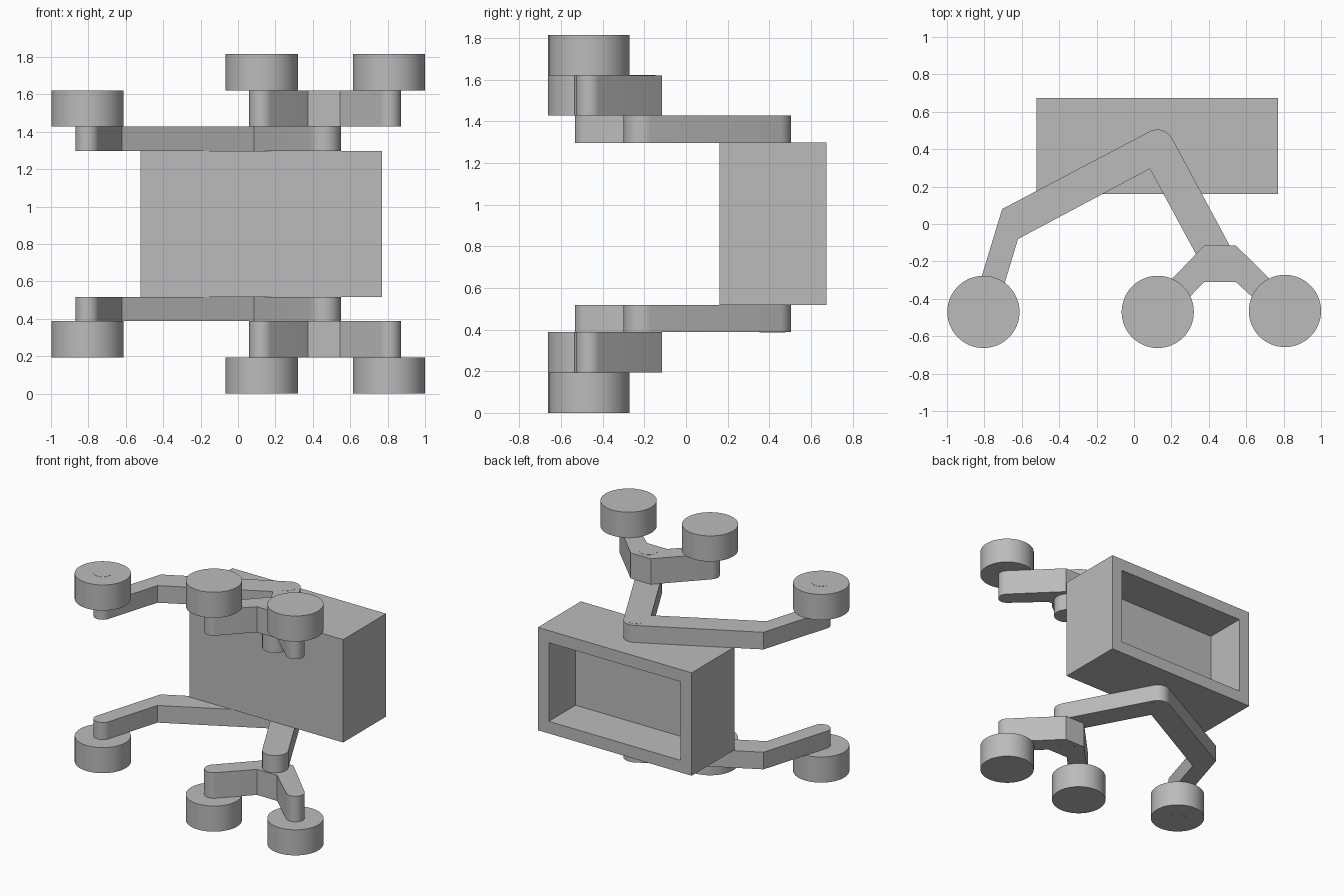
import bpy
import bmesh
from math import cos, sin, radians
from mathutils import Vector

cube = bpy.data.objects.get("Cube")
if cube:
    bpy.data.objects.remove(cube, do_unlink=True)

HEIGHT = 1.815
GREY = (0.5, 0.5, 0.5, 1.0)
grey = bpy.data.materials.new("plain grey")
grey.use_nodes = True
grey.diffuse_color = GREY
grey.node_tree.nodes["Principled BSDF"].inputs["Base Color"].default_value = GREY


def finish(name, bm, smooth=True):
    bmesh.ops.recalc_face_normals(bm, faces=bm.faces)
    mesh = bpy.data.meshes.new(name)
    bm.to_mesh(mesh)
    bm.free()
    mesh.materials.append(grey)
    obj = bpy.data.objects.new(name, mesh)
    bpy.context.collection.objects.link(obj)
    if smooth:
        bpy.ops.object.select_all(action="DESELECT")
        obj.select_set(True)
        bpy.context.view_layer.objects.active = obj
        bpy.ops.object.shade_smooth_by_angle(angle=radians(30))
    return obj


def arc(centre, radius, start, end, steps=16):
    angles = [radians(start + (end - start) * i / steps) for i in range(steps + 1)]
    return [(centre[0] + radius * cos(a), centre[1] + radius * sin(a)) for a in angles]


def plate(name, outline, low, high):
    """Extrude a flat outline between two heights."""
    bm = bmesh.new()
    face = bm.faces.new([bm.verts.new((x, y, low)) for x, y in outline])
    top = bmesh.ops.extrude_face_region(bm, geom=[face])["geom"]
    verts = [v for v in top if isinstance(v, bmesh.types.BMVert)]
    bmesh.ops.translate(bm, verts=verts, vec=(0, 0, high - low))
    return finish(name, bm)


def disc(name, centre, radius, low, high):
    return plate(name, arc(centre, radius, 0, 360, 64)[:-1], low, high)


# Chassis box with a deep recess in its back
bm = bmesh.new()
bmesh.ops.create_cube(bm, size=1)
bmesh.ops.scale(bm, verts=bm.verts, vec=(1.29, 0.515, 0.78))
bmesh.ops.translate(bm, verts=bm.verts, vec=(0.125, 0.4175, HEIGHT / 2))
bm.normal_update()
back = max(bm.faces, key=lambda f: f.calc_center_median().y)
bmesh.ops.inset_region(bm, faces=[back], thickness=0.13)
floor = bmesh.ops.extrude_discrete_faces(bm, faces=[back])["faces"][0]
bmesh.ops.translate(bm, verts=floor.verts, vec=Vector((0, -0.32, 0)))
finish("chassis", bm, smooth=False)

# Joint and axle positions
PIVOT = (0.125, 0.415)
JOINT = (0.46, -0.21)
END_AXLE = (-0.805, -0.47)
BOGIE_AXLES = {"middle": (0.127, -0.47), "outer": (0.807, -0.465)}
WHEEL_RADIUS = 0.193

rocker = (arc(PIVOT, 0.09, 27, 118)
          + [(-0.705, 0.08)]
          + arc(END_AXLE, 0.064, 163, 343)
          + [(-0.62, -0.08), (0.085, 0.295)]
          + arc(JOINT, 0.09, 207, 387))
bogie = ([(0.545, -0.115), (0.375, -0.115)]
         + arc(BOGIE_AXLES["middle"], 0.067, 135, 315)
         + [(0.375, -0.31), (0.545, -0.31)]
         + arc(BOGIE_AXLES["outer"], 0.064, 225, 405))

# The same suspension on both sides, mirrored about mid height
for side in ("upper", "lower"):
    def span(low, high):
        return (low, high) if side == "upper" else (HEIGHT - high, HEIGHT - low)

    plate(f"{side}_rocker_arm", rocker, *span(1.297, 1.427))
    plate(f"{side}_bogie_arm", bogie, *span(1.427, 1.621))
    disc(f"{side}_end_wheel", END_AXLE, WHEEL_RADIUS, *span(1.427, 1.621))
    for place, axle in BOGIE_AXLES.items():
        disc(f"{side}_{place}_wheel", axle, WHEEL_RADIUS, *span(1.621, HEIGHT))

    # Pins sitting almost flush with the parts they hold
    disc(f"{side}_pivot_pin", PIVOT, 0.063, *span(1.25, 1.428))
    disc(f"{side}_bogie_pin", JOINT, 0.063, *span(1.32, 1.622))
    disc(f"{side}_end_axle_pin", END_AXLE, 0.063, *span(1.32, 1.622))
